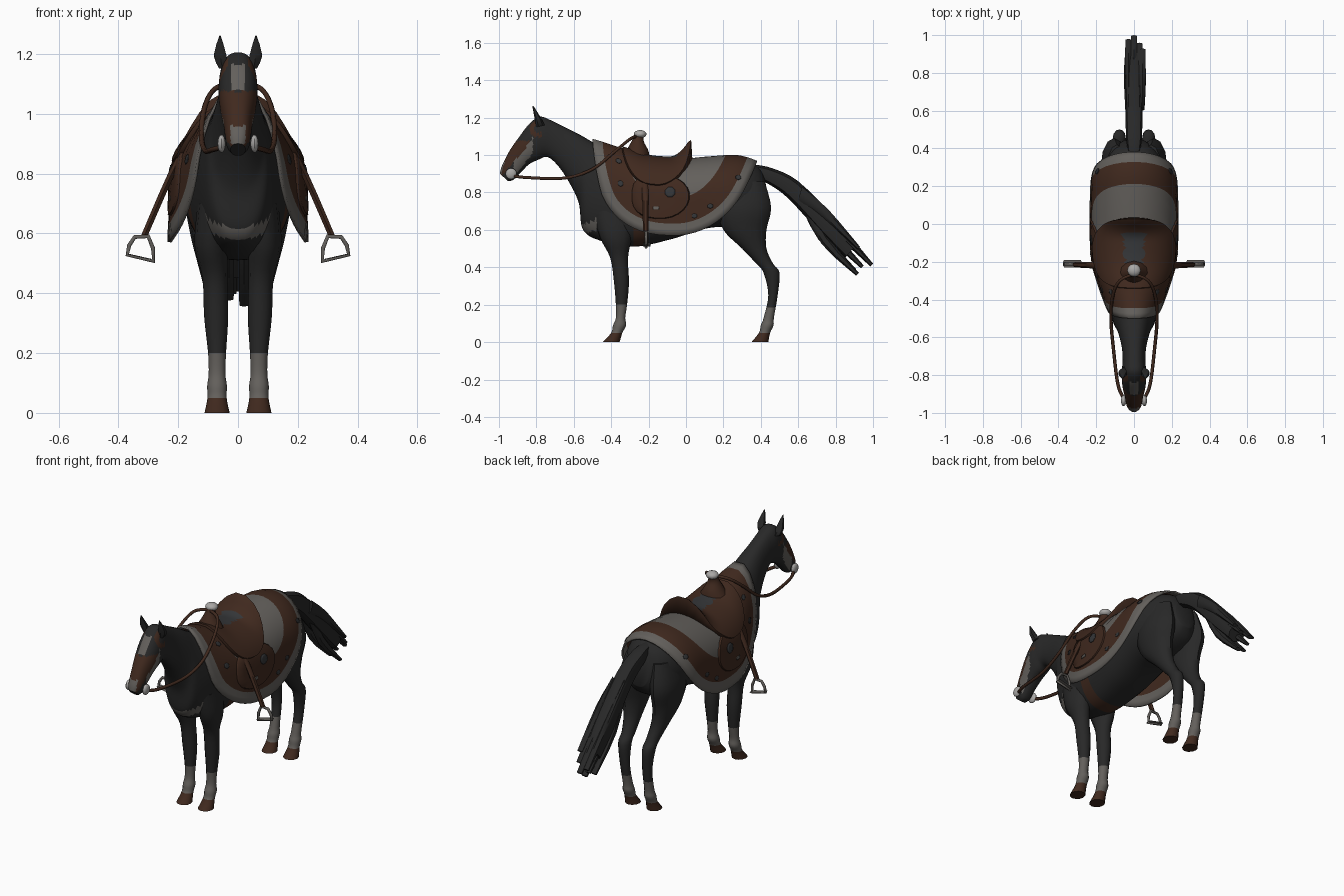
import bpy, bmesh, math
from mathutils import Vector

if "Cube" in bpy.data.objects:
    bpy.data.objects.remove(bpy.data.objects["Cube"])

COLOURS = {
    "black_coat": (0.021, 0.021, 0.021),
    "brown_leather": (0.051, 0.022, 0.013),
    "grey_cloth": (0.125, 0.116, 0.106),
    "pale_metal": (0.40, 0.39, 0.38),
    "slate_patch": (0.034, 0.036, 0.039),
}
MATERIALS = {}
for label, rgb in COLOURS.items():
    mat = bpy.data.materials.new(label)
    mat.use_nodes = True
    mat.diffuse_color = (*rgb, 1)
    shader = next(n for n in mat.node_tree.nodes if n.type == "BSDF_PRINCIPLED")
    shader.inputs["Base Color"].default_value = (*rgb, 1)
    MATERIALS[label] = mat


def finish(name, bm, rule):
    """Colour the faces by one label, a label per face, or a rule on the centre."""
    bmesh.ops.recalc_face_normals(bm, faces=bm.faces)
    used = []
    for i, face in enumerate(bm.faces):
        if callable(rule):
            label = rule(face.calc_center_median())
        else:
            label = rule[i] if isinstance(rule, list) else rule
        if label not in used:
            used.append(label)
        face.material_index = used.index(label)
        face.smooth = True
    mesh = bpy.data.meshes.new(name)
    bm.to_mesh(mesh)
    bm.free()
    for label in used:
        mesh.materials.append(MATERIALS[label])
    mesh.set_sharp_from_angle(angle=math.radians(50))
    obj = bpy.data.objects.new(name, mesh)
    bpy.context.scene.collection.objects.link(obj)
    return obj


def spline(rows, steps):
    """Catmull-Rom interpolation through rows of equal length."""
    out = []
    for i in range(len(rows) - 1):
        a, b, c, d = rows[max(i - 1, 0)], rows[i], rows[i + 1], rows[min(i + 2, len(rows) - 1)]
        for k in range(steps):
            t = k / steps
            out.append([q + t / 2 * (r - p + t * (2 * p - 5 * q + 4 * r - s + t * (3 * (q - r) + s - p)))
                        for p, q, r, s in zip(a, b, c, d)])
    return out + [list(rows[-1])]


def loft(name, rows, rule, sides=16, steps=4, mirror=1, square=1.0):
    """Rows: upper y, upper z, lower y, lower z, half width, centre x."""
    bm = bmesh.new()
    rings = []
    for y1, z1, y2, z2, w, cx in spline(rows, steps):
        ring = []
        for k in range(sides):
            a = math.tau * k / sides
            c, s = math.cos(a) / 2, math.sin(a)
            x = cx + w * math.copysign(abs(s) ** square, s)
            ring.append(bm.verts.new((mirror * x, (y1 + y2) / 2 + (y1 - y2) * c, (z1 + z2) / 2 + (z1 - z2) * c)))
        rings.append(ring)
    for r, s in zip(rings, rings[1:]):
        for k in range(sides):
            n = (k + 1) % sides
            bm.faces.new((r[k], r[n], s[n], s[k]))
    bm.faces.new(rings[0])
    bm.faces.new(rings[-1])
    finish(name, bm, rule)


# Body, neck and head in one loft
def coat(c):
    x, y, z = abs(c.x), c.y, c.z
    if -0.27 < y < -0.21 and z < 0.7:
        return "brown_leather"
    if y < -0.41 and z < 0.72 and abs(z - 0.6 - 0.45 * (y + 0.55)) < 0.027:
        return "grey_cloth"
    if y < -0.77:
        slope = z - 0.93 - 1.2 * (y + 0.92)
        if x < 0.025 and (1.08 < z < 1.165 or 0.89 < z < 0.96) and slope > 0.05:
            return "grey_cloth"
        if 0.025 < math.hypot(y + 0.79, z - 1.14) < 0.045 and x > 0.03:
            return "brown_leather"
        if 0.89 < z < 1.075 and slope > 0.035:
            return "brown_leather"
        if abs(slope) <= 0.042 and -0.92 < y < -0.82 and x > 0.02:
            return "grey_cloth"
    return "black_coat"


loft("body", [
    (0.42, 0.88, 0.45, 0.72, 0.06, 0), (0.385, 0.935, 0.40, 0.66, 0.12, 0),
    (0.30, 0.97, 0.30, 0.62, 0.165, 0), (0.12, 0.96, 0.12, 0.61, 0.185, 0),
    (-0.10, 0.94, -0.08, 0.55, 0.185, 0), (-0.28, 0.97, -0.28, 0.51, 0.162, 0),
    (-0.42, 1.03, -0.45, 0.54, 0.133, 0), (-0.50, 1.07, -0.55, 0.60, 0.108, 0),
    (-0.57, 1.11, -0.575, 0.75, 0.085, 0), (-0.65, 1.15, -0.64, 0.88, 0.066, 0),
    (-0.72, 1.185, -0.70, 0.96, 0.06, 0), (-0.78, 1.205, -0.745, 0.99, 0.063, 0),
    (-0.835, 1.17, -0.79, 0.975, 0.065, 0), (-0.89, 1.10, -0.84, 0.95, 0.06, 0),
    (-0.945, 1.02, -0.88, 0.91, 0.048, 0), (-0.985, 0.94, -0.92, 0.87, 0.04, 0),
    (-0.995, 0.90, -0.95, 0.86, 0.025, 0)], coat, sides=44, steps=8, square=0.78)


# Legs: front y, back y, height, half width, centre x
def leg_colour(c):
    return "brown_leather" if c.z < 0.045 else "grey_cloth" if c.z < 0.2 else "black_coat"


FRONT_LEG = [(-0.50, -0.27, 0.70, 0.05, 0.085), (-0.46, -0.29, 0.56, 0.055, 0.09),
             (-0.405, -0.31, 0.45, 0.042, 0.077), (-0.385, -0.305, 0.32, 0.04, 0.073),
             (-0.375, -0.315, 0.20, 0.03, 0.07), (-0.375, -0.325, 0.13, 0.028, 0.07),
             (-0.39, -0.32, 0.09, 0.033, 0.07), (-0.40, -0.34, 0.05, 0.032, 0.07),
             (-0.445, -0.355, 0, 0.042, 0.07)]
HIND_LEG = [(0.20, 0.42, 0.86, 0.05, 0.09), (0.17, 0.455, 0.72, 0.07, 0.105),
            (0.20, 0.43, 0.60, 0.06, 0.10), (0.30, 0.43, 0.50, 0.045, 0.09),
            (0.375, 0.465, 0.42, 0.035, 0.08), (0.415, 0.50, 0.37, 0.034, 0.078),
            (0.44, 0.49, 0.25, 0.028, 0.073), (0.415, 0.47, 0.13, 0.027, 0.07),
            (0.40, 0.468, 0.09, 0.033, 0.07), (0.39, 0.45, 0.05, 0.032, 0.07),
            (0.35, 0.44, 0, 0.042, 0.07)]
for side, word in ((1, "left"), (-1, "right")):
    for part, table in (("front_leg", FRONT_LEG), ("hind_leg", HIND_LEG)):
        rows = [(f, z, b, z, w, cx) for f, b, z, w, cx in table]
        loft(f"{word}_{part}", rows, leg_colour, sides=12, mirror=side)
    # Ears
    loft(f"{word}_ear", [(-0.80, 1.15, -0.755, 1.16, 0.014, 0.052), (-0.81, 1.2, -0.77, 1.19, 0.024, 0.06),
                         (-0.822, 1.262, -0.815, 1.262, 0.002, 0.06)], "black_coat", 6, 2, side)

# Tail: a core with ragged strands
loft("tail", [(0.36, 0.95, 0.38, 0.87, 0.03, 0), (0.46, 0.93, 0.45, 0.84, 0.042, 0),
              (0.60, 0.86, 0.55, 0.765, 0.045, 0), (0.80, 0.66, 0.72, 0.58, 0.053, 0),
              (0.91, 0.52, 0.85, 0.45, 0.05, 0)], "black_coat", 8, square=0.6)
STRANDS = [(1.0, 0.41, 0), (0.95, 0.4, -0.02), (0.925, 0.36, 0.02), (0.93, 0.5, 0.045), (0.91, 0.38, -0.03),
           (0.98, 0.43, -0.03), (0.96, 0.45, 0.03)]
for i, (y, z, cx) in enumerate(STRANDS):
    loft(f"tail_strand_{i + 1}", [(0.62, 0.83, 0.60, 0.76, 0.012, cx),
                                  (y - 0.17, z + 0.21, y - 0.20, z + 0.165, 0.02, cx),
                                  (y, z + 0.01, y - 0.015, z - 0.005, 0.018, cx)], "black_coat", 6, 3)

# Drape surface shared by the blanket and saddle: y, top z, half width
DRAPE = spline([(-0.52, 1.09, 0.112), (-0.42, 1.055, 0.142), (-0.3, 1.01, 0.178), (-0.2, 0.975, 0.2),
                (-0.05, 0.965, 0.21), (0.12, 0.98, 0.212), (0.28, 0.988, 0.205), (0.4, 0.95, 0.14)], 6)


def drape(y, v, lift):
    a, b = next((a, b) for a, b in zip(DRAPE, DRAPE[1:]) if y <= b[0])
    t = (y - a[0]) / (b[0] - a[0])
    top, w = (a[i] + t * (b[i] - a[i]) for i in (1, 2))
    fold, hang = min(abs(v) / 0.6, 1) * math.pi / 2, max(abs(v) - 0.6, 0) / 0.4
    x = (w + lift) * math.sin(fold) + 0.012 * hang
    z = top - (top - 0.78) * (1 - math.cos(fold)) + lift * math.cos(fold) - 0.21 * hang
    return Vector((math.copysign(x, v), y, z))


def sheet(name, y0, v0, ry, rv, radii, colour, lift, sides=24, square=1.0, thick=0.004):
    """An oval patch on the drape; a dict colours it in bands by radius."""
    bm = bmesh.new()
    rings = []
    for r in radii:
        ring = []
        for k in range(sides):
            a = math.tau * (k + 0.5) / sides
            c, s = math.cos(a), math.sin(a)
            if c < 0:
                c, s = -abs(c) ** square, math.copysign(abs(s) ** square, s)
            y, v = y0 + ry * r * c, v0 + rv * r * s
            ring.append(bm.verts.new(drape(y, v, lift(r, y, v))))
        rings.append(ring)
    bm.faces.new(rings[0])
    inner = [0]
    for r, s, radius in zip(rings, rings[1:], radii):
        for k in range(sides):
            n = (k + 1) % sides
            bm.faces.new((r[k], r[n], s[n], s[k]))
            inner.append(radius)
    if isinstance(colour, dict):
        colour = [next(label for limit, label in colour.items() if r < limit) for r in inner]
    mod = finish(name, bm, colour).modifiers.new("thickness", "SOLIDIFY")
    mod.thickness, mod.offset = thick, 0


# Banded blanket
sheet("blanket", -0.06, 0, 0.44, 1, [0.03, 0.2, 0.35, 0.5, 0.62, 0.7, 0.79, 0.88, 0.94, 1],
      {0.61: "grey_cloth", 0.87: "brown_leather", 2: "grey_cloth"}, lambda r, y, v: 0.008, 64, 0.8, 0.01)


# Saddle with a raised back and a worn patch on the seat
def seat_lift(r, y, v):
    if r > 0.99:
        return 0.005
    rise = 0.08 * min(max(y + 0.09, 0) / 0.1, 1.1) ** 2
    return 0.025 + rise * max(0, 1 - abs(v) / 0.33)


def seat_colour(c):
    worn = -0.22 < c.y < -0.04 and abs(c.x) < 0.06 + 0.12 * (c.y + 0.04)
    return "slate_patch" if worn else "brown_leather"


sheet("saddle", -0.155, 0, 0.188, 0.5, [0.04] + [0.1 * i for i in range(1, 10)] + [0.97, 1],
      seat_colour, seat_lift, 40, 0.75)
loft("pommel", [(-0.35, 0.95, -0.19, 0.95, 0.11, 0), (-0.315, 1.03, -0.20, 1.02, 0.06, 0),
                (-0.285, 1.085, -0.225, 1.07, 0.03, 0), (-0.275, 1.12, -0.225, 1.10, 0.024, 0)], "brown_leather", 12)


def ball(name, place, size, colour):
    bm = bmesh.new()
    bmesh.ops.create_uvsphere(bm, u_segments=12, v_segments=8, radius=1)
    for v in bm.verts:
        v.co = Vector([p + s * q for p, s, q in zip(place, size, v.co)])
    finish(name, bm, colour)


ball("saddle_horn", (0, -0.245, 1.112), (0.036, 0.034, 0.022), "pale_metal")


def tube(name, points, radius, colour, closed=False):
    data = bpy.data.curves.new(name, "CURVE")
    data.dimensions = "3D"
    data.bevel_depth, data.bevel_resolution = radius, 1
    line = data.splines.new("POLY")
    line.points.add(len(points) - 1)
    for knot, p in zip(line.points, points):
        knot.co = (*p, 1)
    line.use_cyclic_u = closed
    data.use_fill_caps = True
    data.materials.append(MATERIALS[colour])
    bpy.context.scene.collection.objects.link(bpy.data.objects.new(name, data))


def plate(height):
    return lambda r, y, v: 0.01 if r > 0.99 else height


SPOTS = [(-0.35, 0.5), (0.28, 0.42), (0.045, 0.8), (0.13, 0.7), (-0.36, 0.3)]
for side, word in ((1, "left"), (-1, "right")):
    # Side flap, its stud and the blanket spots
    sheet(f"{word}_flap", -0.135, side * 0.6, 0.155, 0.23, [0.3, 0.7, 0.96, 1],
          "brown_leather", plate(0.018), square=0.8)
    sheet(f"{word}_stud", -0.16, side * 0.72, 0.025, 0.025, [0.5, 0.9], "grey_cloth", plate(0.022), 4)
    sheet(f"{word}_flap_patch", -0.085, side * 0.56, 0.032, 0.06, [0.5, 0.9], "slate_patch", plate(0.022), 8)
    for i, (y, v) in enumerate(SPOTS):
        sheet(f"{word}_spot_{i + 1}", y, side * v, 0.018, 0.028, [0.5, 0.9], "slate_patch", plate(0.014), 6)
    # Stirrup strap and iron
    loft(f"{word}_stirrup_strap", [(-0.24, 0.93, -0.195, 0.93, 0.013, 0.15), (-0.235, 0.8, -0.2, 0.8, 0.014, 0.222),
                                   (-0.23, 0.595, -0.2, 0.595, 0.013, 0.312)], "brown_leather", 6, 3, side)
    iron = [(0.3, 0.59), (0.345, 0.588), (0.364, 0.56), (0.37, 0.528), (0.282, 0.506), (0.284, 0.55)]
    tube(f"{word}_stirrup", [(side * x, -0.213, z) for x, z in iron], 0.008, "grey_cloth", True)
    loft(f"{word}_stirrup_tread", [(-0.23, 0.512, -0.19, 0.512, 0.006, 0.282),
                                   (-0.23, 0.532, -0.19, 0.532, 0.006, 0.37)], "grey_cloth", 6, 1, side)
    # Bit and reins
    ball(f"{word}_bit", (side * 0.055, -0.935, 0.9), (0.014, 0.03, 0.03), "pale_metal")
    rein = [(0.05, -0.93, 0.89), (0.085, -0.85, 0.88), (0.11, -0.65, 0.877), (0.122, -0.5, 0.925),
            (0.112, -0.38, 1.02), (0.075, -0.3, 1.085), (0, -0.265, 1.1)]
    tube(f"{word}_rein", [(side * x, y, z) for x, y, z in spline(rein, 5)], 0.009, "brown_leather")
